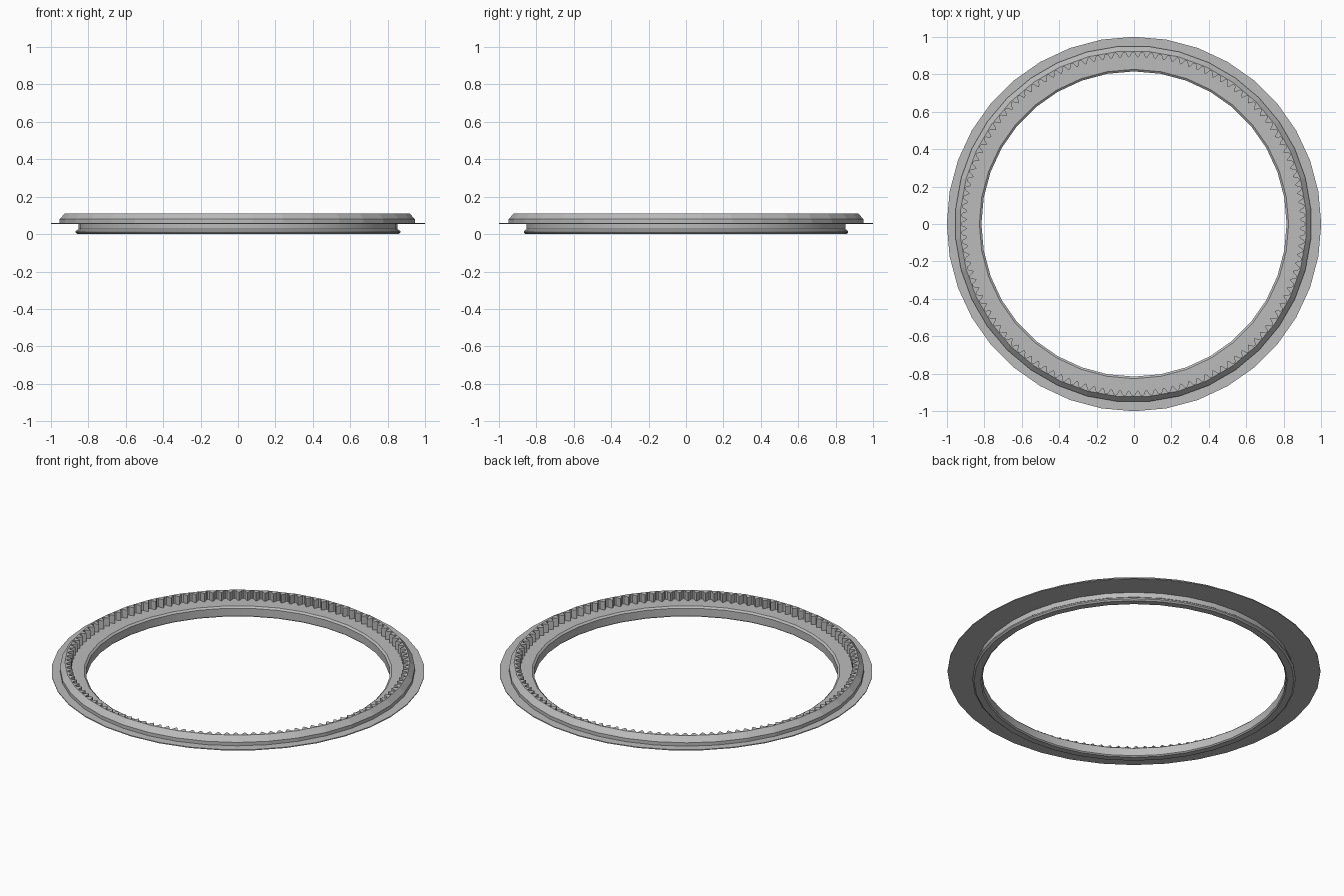
import bpy, bmesh, math

if "Cube" in bpy.data.objects:
    bpy.data.objects.remove(bpy.data.objects["Cube"])

TAU = math.tau
grey = bpy.data.materials.new("plain grey")
grey.diffuse_color = (0.5, 0.5, 0.5, 1)
grey.use_nodes = True
grey.node_tree.nodes["Principled BSDF"].inputs["Base Color"].default_value = grey.diffuse_color


def poly_radius(r, n, a, start):
    """Radius at angle a of a regular n-sided polygon with corner radius r."""
    step = TAU / n
    return r * math.cos(step / 2) / math.cos((a - start) % step - step / 2)


def ring(name, loops, count, offset=(0, 0)):
    """Closed ring; each loop is (radius function of index and angle, height)."""
    bm = bmesh.new()
    rows = []
    for radius, z in loops:
        row = []
        for i in range(count):
            a = TAU * i / count
            r = radius(i, a)
            row.append(bm.verts.new((r * math.cos(a) + offset[0], r * math.sin(a) + offset[1], z)))
        rows.append(row)
    for k, row in enumerate(rows):
        nxt = rows[(k + 1) % len(rows)]
        for i in range(count):
            j = (i + 1) % count
            bm.faces.new((row[i], row[j], nxt[j], nxt[i]))
    bmesh.ops.recalc_face_normals(bm, faces=bm.faces)
    me = bpy.data.meshes.new(name)
    bm.to_mesh(me)
    bm.free()
    me.materials.append(grey)
    ob = bpy.data.objects.new(name, me)
    bpy.context.collection.objects.link(ob)
    bpy.context.view_layer.objects.active = ob
    ob.select_set(True)
    bpy.ops.object.shade_smooth_by_angle(angle=math.radians(25))
    ob.select_set(False)
    return ob


def plain(r):
    return lambda i, a: r


# Thin outer flange
ring("flange", [(plain(r), z) for r, z in
                [(0.84, 0.055), (1.0, 0.055), (1.0, 0.06), (0.84, 0.06)]], 36)

# Lower collar with a bead around its foot
ring("lower_collar", [(plain(r), z) for r, z in
                      [(0.815, 0.006), (0.822, 0.0), (0.858, 0.0), (0.867, 0.008), (0.867, 0.016),
                       (0.853, 0.026), (0.853, 0.061), (0.826, 0.061), (0.815, 0.052)]], 36)

# Floor ledge inside the teeth
ring("inner_ledge", [(plain(r), z) for r, z in
                     [(0.83, 0.056), (0.93, 0.056), (0.93, 0.061), (0.83, 0.061)]], 36)

# Upper rim: bevelled outside, gear teeth inside
TEETH, STEPS = 120, 6
PROFILE = [0.918, 0.914, 0.897, 0.889, 0.897, 0.914]


def tooth(i, a):
    return PROFILE[i % STEPS]


def outer(r):
    return lambda i, a: poly_radius(r, 36, a, math.radians(5))


ring("toothed_rim", [(outer(0.952), 0.06), (outer(0.952), 0.08), (outer(0.925), 0.11),
                     (tooth, 0.11), (tooth, 0.06)], TEETH * STEPS, (-0.004, 0))
